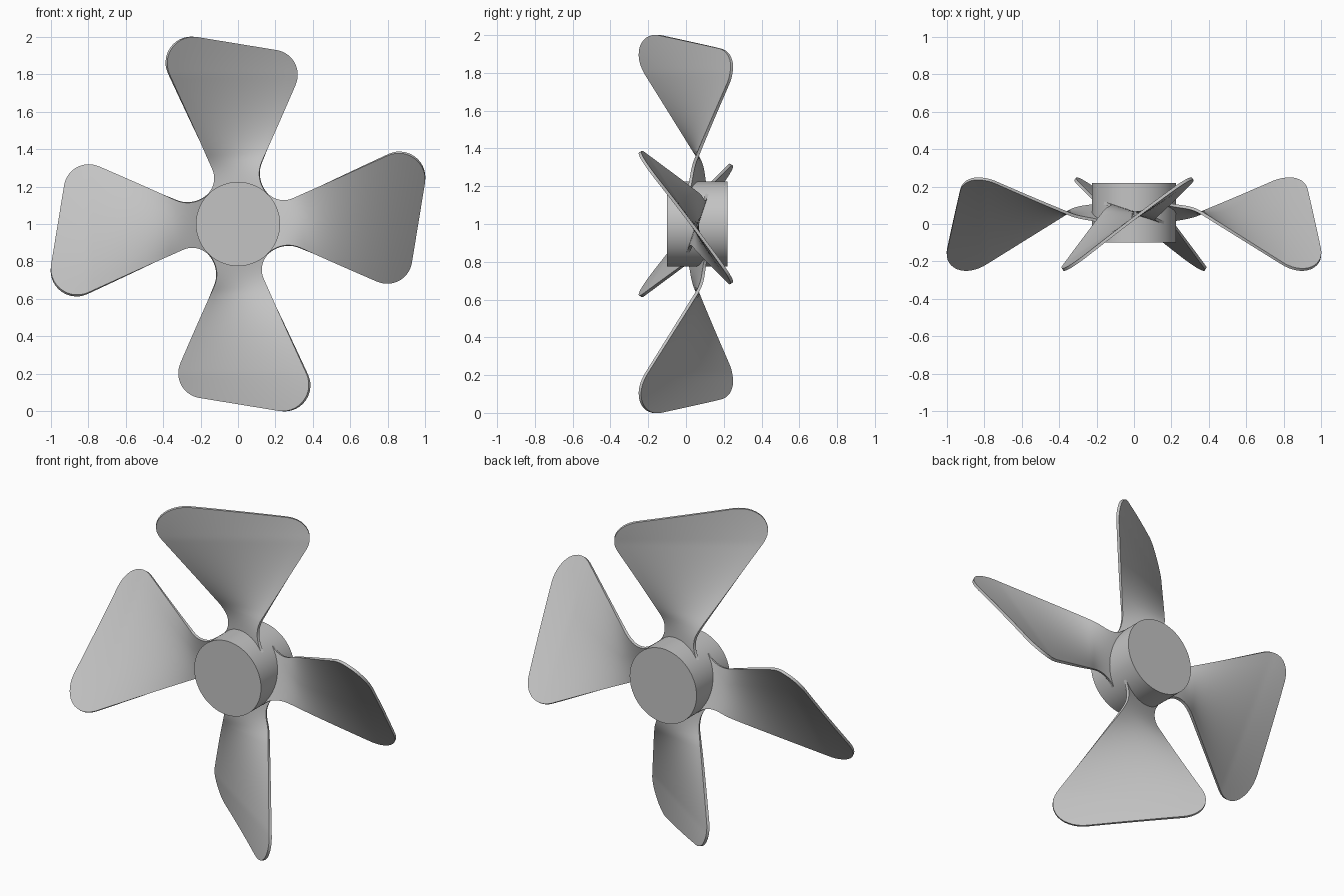
import bpy
import bmesh
import math
from mathutils import Vector

if "Cube" in bpy.data.objects:
    bpy.data.objects.remove(bpy.data.objects["Cube"], do_unlink=True)

HUB_HEIGHT = 1.0
HUB_RADIUS = 0.225
HUB_FRONT, HUB_BACK = -0.10, 0.22
ROWS, COLUMNS = 48, 12

# Material
grey = bpy.data.materials.new("plain grey")
grey.use_nodes = True
colour = (0.55, 0.55, 0.55, 1)
grey.diffuse_color = colour
grey.node_tree.nodes["Principled BSDF"].inputs["Base Color"].default_value = colour


def fillet(before, corner, after, radius, steps=20):
    """Arc that rounds the corner between two straight edges."""
    before, corner, after = Vector(before), Vector(corner), Vector(after)
    u, v = (before - corner).normalized(), (after - corner).normalized()
    half = u.angle(v) / 2
    reach = radius / math.tan(half)
    centre = corner + (u + v).normalized() * radius / math.sin(half)
    start = (corner + u * reach - centre).normalized()
    end = (corner + v * reach - centre).normalized()
    return [centre + start.slerp(end, i / steps) * radius for i in range(steps + 1)]


def resample(path, count):
    """Evenly spaced points along a polyline."""
    lengths = [0.0]
    for a, b in zip(path, path[1:]):
        lengths.append(lengths[-1] + (b - a).length)
    points, seg = [], 0
    for i in range(count):
        target = lengths[-1] * i / (count - 1)
        while seg < len(path) - 2 and lengths[seg + 1] < target:
            seg += 1
        span = lengths[seg + 1] - lengths[seg]
        points.append(path[seg].lerp(path[seg + 1], (target - lengths[seg]) / span))
    return points


def chord_slope(r):
    """Pitch of the blade, reversing close to the hub."""
    if r > 0.36:
        return 1.21 * (1 - 0.36 / r)
    return -0.34 * math.tanh((0.36 - r) * 3.36 / 0.34)


def rake(r):
    return 0.06 - 0.03 * min(1, max(0, (r - 0.36) / 0.44))


def smooth(obj):
    bpy.ops.object.select_all(action="DESELECT")
    obj.select_set(True)
    bpy.context.view_layer.objects.active = obj
    bpy.ops.object.shade_smooth_by_angle(angle=math.radians(35))


# Hub
bpy.ops.mesh.primitive_cylinder_add(
    vertices=96, radius=HUB_RADIUS, depth=HUB_BACK - HUB_FRONT,
    location=(0, (HUB_FRONT + HUB_BACK) / 2, HUB_HEIGHT),
    rotation=(math.pi / 2, 0, 0))
hub = bpy.context.object
hub.name = "hub"
hub.data.materials.append(grey)
smooth(hub)

# Blade outline: flared roots, straight flanks and rounded tip corners
root_l, neck_l, tip_l = (-0.2, 0.12), (-0.101, 0.219), (-0.481, 1.043)
root_r, neck_r, tip_r = (0.2, 0.12), (0.086, 0.234), (0.372, 0.901)
left = fillet(root_l, neck_l, tip_l, 0.12) + fillet(neck_l, tip_l, tip_r, 0.14)
right = fillet(root_r, neck_r, tip_r, 0.155) + fillet(neck_r, tip_r, tip_l, 0.135)

# Twisted blade surface spanning the two edges
bm = bmesh.new()
grid = []
for a, b in zip(resample(left, ROWS), resample(right, ROWS)):
    row = []
    for j in range(COLUMNS + 1):
        x, z = a.lerp(b, j / COLUMNS)
        row.append(bm.verts.new((x, rake(z) + x * chord_slope(z), z)))
    grid.append(row)
for low, high in zip(grid, grid[1:]):
    for j in range(COLUMNS):
        bm.faces.new((low[j], low[j + 1], high[j + 1], high[j]))
mesh = bpy.data.meshes.new("blade")
bm.to_mesh(mesh)
bm.free()
mesh.materials.append(grey)

top_blade = bpy.data.objects.new("top_blade", mesh)
bpy.context.collection.objects.link(top_blade)
top_blade.location.z = HUB_HEIGHT
thick = top_blade.modifiers.new("thickness", "SOLIDIFY")
thick.thickness = 0.016
thick.offset = 0
bpy.context.view_layer.objects.active = top_blade
bpy.ops.object.modifier_apply(modifier=thick.name)
smooth(top_blade)

# Remaining blades, turned about the hub axis
for turn, name in enumerate(("left_blade", "bottom_blade", "right_blade"), 1):
    blade = bpy.data.objects.new(name, top_blade.data)
    bpy.context.collection.objects.link(blade)
    blade.location.z = HUB_HEIGHT
    blade.rotation_euler.y = turn * math.pi / 2
